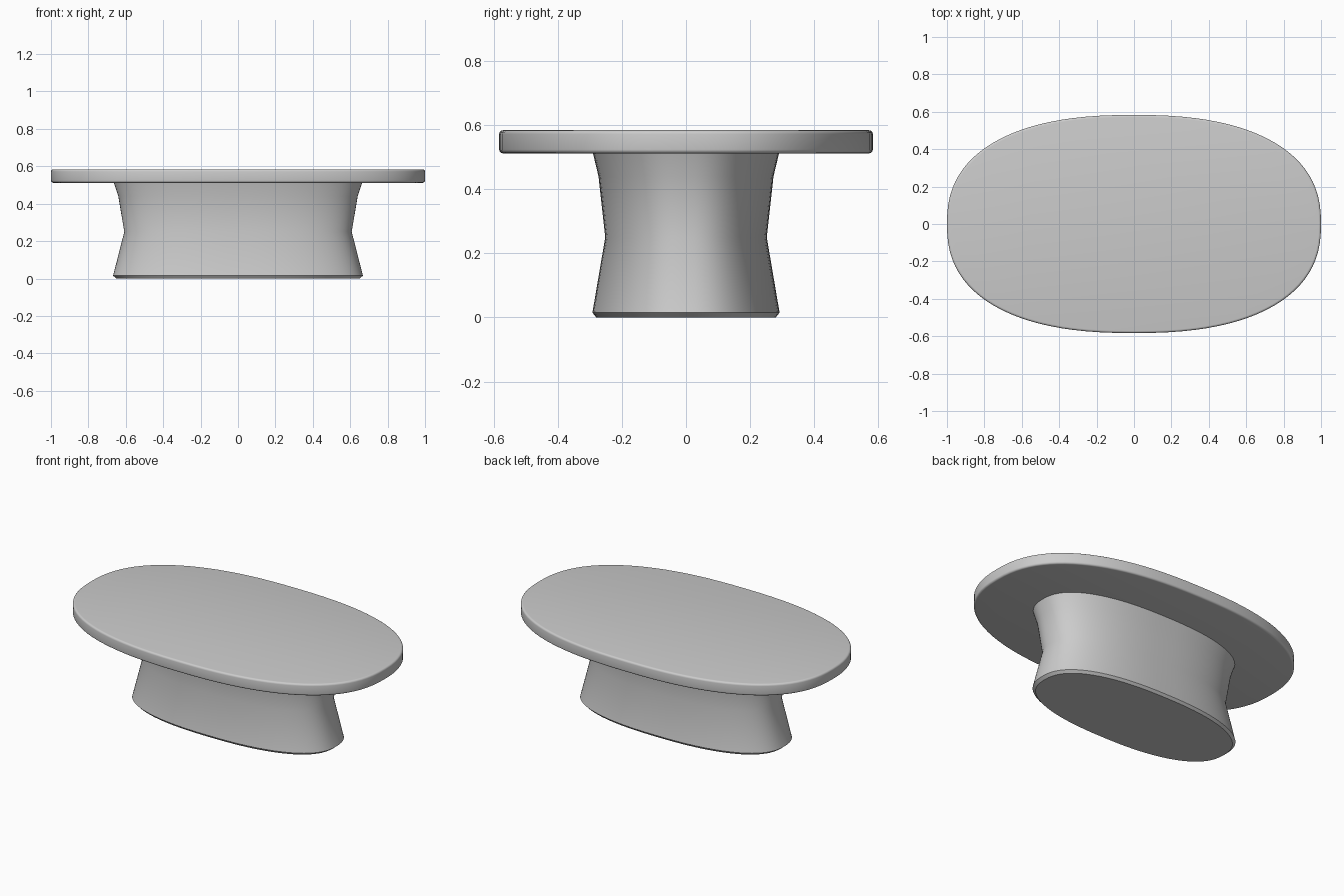
import bpy, bmesh, math

if "Cube" in bpy.data.objects:
    bpy.data.objects.remove(bpy.data.objects["Cube"])

N = 96

grey = bpy.data.materials.new("plain_grey")
grey.diffuse_color = (0.6, 0.6, 0.6, 1)
grey.use_nodes = True
grey.node_tree.nodes["Principled BSDF"].inputs["Base Color"].default_value = grey.diffuse_color


def oval(a, b, z, power=2.4):
    """Ring of points on a rounded, slightly squarish oval."""
    pts = []
    for i in range(N):
        t = 2 * math.pi * i / N
        c, s = math.cos(t), math.sin(t)
        pts.append((math.copysign(abs(c) ** (2 / power), c) * a,
                    math.copysign(abs(s) ** (2 / power), s) * b, z))
    return pts


def loft(name, profile):
    """Skin stacked ovals given as (half width, half depth, height)."""
    bm = bmesh.new()
    rings = [[bm.verts.new(p) for p in oval(*row)] for row in profile]
    for lo, hi in zip(rings, rings[1:]):
        for i in range(N):
            j = (i + 1) % N
            bm.faces.new((lo[i], lo[j], hi[j], hi[i]))
    bm.faces.new(rings[0][::-1])
    bm.faces.new(rings[-1])
    mesh = bpy.data.meshes.new(name)
    bm.to_mesh(mesh)
    bm.free()
    ob = bpy.data.objects.new(name, mesh)
    bpy.context.collection.objects.link(ob)
    mesh.materials.append(grey)
    bpy.context.view_layer.objects.active = ob
    ob.select_set(True)
    bpy.ops.object.shade_smooth_by_angle(angle=math.radians(35))
    ob.select_set(False)
    return ob


# Waisted pedestal
loft("pedestal", [(0.65, 0.28, 0), (0.668, 0.292, 0.015), (0.608, 0.252, 0.25),
                  (0.64, 0.273, 0.44), (0.665, 0.291, 0.515)])

# Table top with rounded rim
z0, z1, r = 0.512, 0.584, 0.012
rim = [(r * (1 - math.sin(t)), r * (1 - math.cos(t)))
       for t in (k * math.pi / 8 for k in range(5))]
rows = [(1 - d, 0.583 - d, z0 + h) for d, h in rim]
rows += [(1 - d, 0.583 - d, z1 - h) for d, h in reversed(rim)]
loft("table_top", rows)
